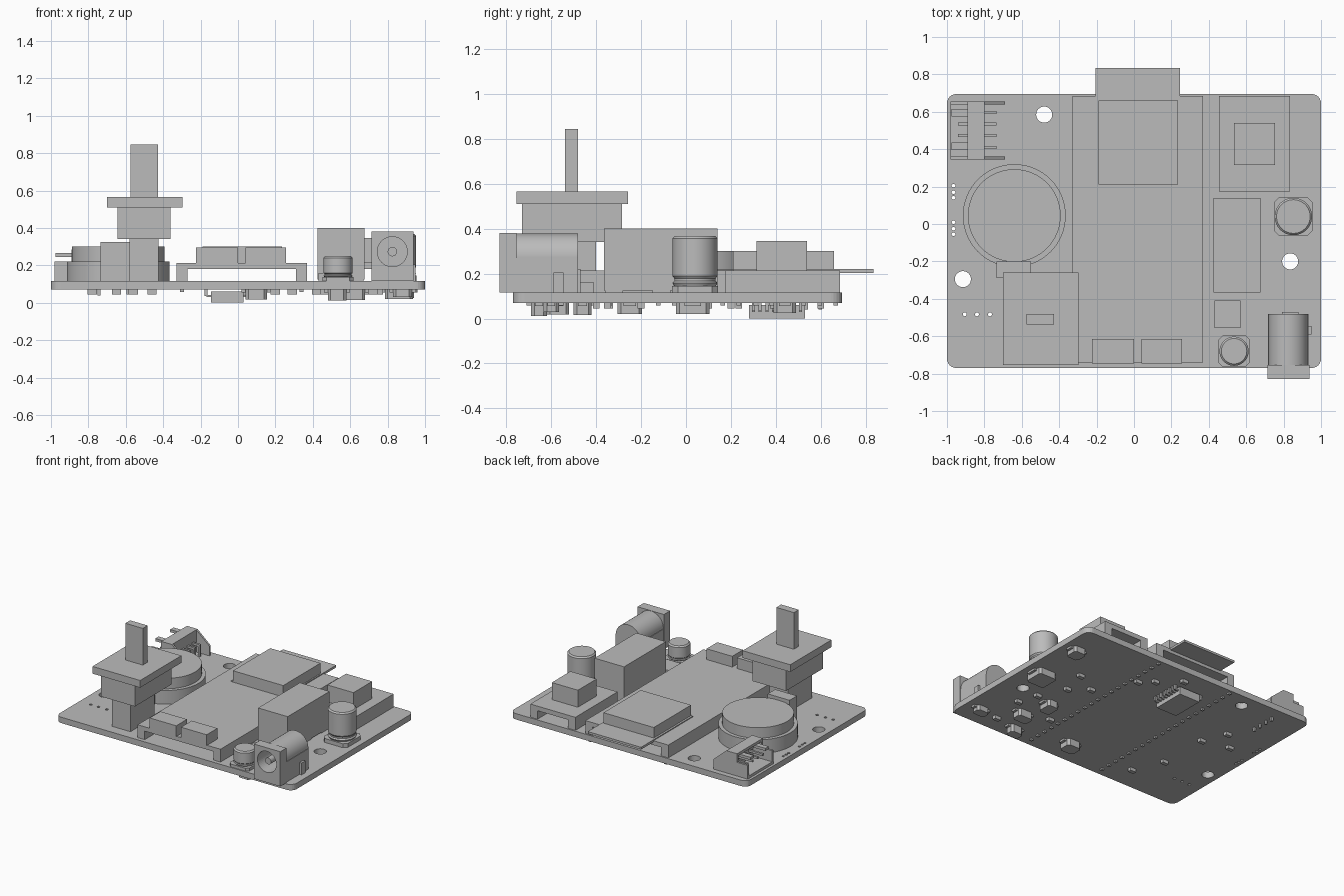
import bpy
import bmesh
from math import pi
from mathutils import Matrix, Vector

cube = bpy.data.objects.get("Cube")
if cube:
    bpy.data.objects.remove(cube)

grey = bpy.data.materials.new("plain grey")
grey.use_nodes = True
GREY = (0.5, 0.5, 0.5, 1)
grey.diffuse_color = GREY
grey.node_tree.nodes["Principled BSDF"].inputs["Base Color"].default_value = GREY

TOP, BOTTOM = 0.115, 0.07   # faces of the main board


def finish(name, bm, smooth=False):
    bmesh.ops.recalc_face_normals(bm, faces=bm.faces)
    mesh = bpy.data.meshes.new(name)
    bm.to_mesh(mesh)
    bm.free()
    mesh.materials.append(grey)
    ob = bpy.data.objects.new(name, mesh)
    bpy.context.collection.objects.link(ob)
    if smooth:
        bpy.ops.object.select_all(action='DESELECT')
        ob.select_set(True)
        bpy.context.view_layer.objects.active = ob
        bpy.ops.object.shade_smooth_by_angle()
    return ob


def add_box(bm, x, y, z):
    size = [b - a for a, b in (x, y, z)]
    mid = Vector([(a + b) / 2 for a, b in (x, y, z)])
    return bmesh.ops.create_cube(
        bm, size=1, matrix=Matrix.Translation(mid) @ Matrix.Diagonal((*size, 1)))["verts"]


def add_cyl(bm, centre, r, depth, axis='Z', sides=48):
    turn = Matrix.Rotation(pi / 2, 4, 'X') if axis == 'Y' else Matrix.Identity(4)
    bmesh.ops.create_cone(bm, cap_ends=True, segments=sides, radius1=r, radius2=r,
                          depth=depth, matrix=Matrix.Translation(centre) @ turn)


def boxes(name, *parts):
    bm = bmesh.new()
    for part in parts:
        add_box(bm, *part)
    return finish(name, bm)


def rounded_slab(name, x, y, z, bevel, segments):
    bm = bmesh.new()
    add_box(bm, x, y, z)
    edges = [e for e in bm.edges
             if abs(e.verts[0].co.z - e.verts[1].co.z) > 0.5 * (z[1] - z[0])]
    bmesh.ops.bevel(bm, geom=edges, offset=bevel, segments=segments,
                    affect='EDGES', profile=0.5)
    return finish(name, bm)


def cut(ob, cutter):
    mod = ob.modifiers.new("holes", 'BOOLEAN')
    mod.operation = 'DIFFERENCE'
    mod.object = cutter
    mod.solver = 'EXACT'
    cutter.hide_render = True
    cutter.hide_viewport = True


def lathe(name, centre, profile, sides=48):
    bm = bmesh.new()
    verts = [bm.verts.new((r, 0, z)) for r, z in profile]
    edges = [bm.edges.new(pair) for pair in zip(verts, verts[1:])]
    bmesh.ops.spin(bm, geom=verts + edges, axis=(0, 0, 1), angle=2 * pi, steps=sides)
    bmesh.ops.remove_doubles(bm, verts=bm.verts, dist=1e-4)
    bmesh.ops.translate(bm, verts=bm.verts, vec=(*centre, 0))
    return finish(name, bm, True)


# Main board with mounting holes and small drilled holes
board = rounded_slab("main_board", (-1, 1), (-0.77, 0.695), (BOTTOM, TOP), 0.05, 6)
bm = bmesh.new()
for x, y in ((-0.48, 0.585), (-0.915, -0.295), (0.835, -0.2)):
    add_cyl(bm, (x, y, 0.09), 0.043, 0.2, sides=32)
for y in (0.205, 0.17, 0.14, 0.01, -0.025, -0.055):
    add_cyl(bm, (-0.965, y, 0.09), 0.01, 0.2, sides=10)
for x in (-0.905, -0.84, -0.77):
    add_cyl(bm, (x, -0.483, 0.09), 0.011, 0.2, sides=10)
cut(board, finish("board_hole_cutter", bm))

# Central module on two header strips
boxes("module_headers", *[(x, (-0.74, 0.685), (TOP, 0.18)) for x in ((-0.33, -0.27), (0.31, 0.37))])
boxes("module_board", ((-0.33, 0.37), (-0.74, 0.685), (0.18, 0.213)))
boxes("card", ((-0.205, 0.245), (0.21, 0.835), (0.203, 0.22)))
boxes("module_chip", ((-0.19, 0.235), (0.21, 0.66), (0.213, 0.3)))
boxes("module_ports", *[(x, (-0.745, -0.615), (0.213, 0.295)) for x in ((-0.225, 0), (0.04, 0.257))])

# Raised rear module
boxes("rear_module_headers",
      *[(x, (0.175, 0.685), (TOP, 0.18)) for x in ((0.455, 0.515), (0.775, 0.835))])
boxes("rear_module_board", ((0.455, 0.835), (0.175, 0.685), (0.18, 0.215)))
boxes("rear_module_block", ((0.535, 0.755), (0.315, 0.54), (0.215, 0.345)))

# Tall relay box and small chip
boxes("relay_box", ((0.425, 0.675), (-0.365, 0.14), (0.125, 0.4)))
boxes("relay_feet", *[(x, y, (TOP, 0.125)) for x in ((0.43, 0.5), (0.6, 0.67))
                      for y in ((-0.36, -0.28), (-0.15, -0.07), (0.05, 0.13))])
boxes("small_chip", ((0.43, 0.57), (-0.555, -0.41), (TOP, 0.16)))


# Can capacitors on chamfered bases
def capacitor(name, x, y, r, half, base, top):
    rounded_slab(name + "_base", (x - half, x + half), (y - half, y + half),
                 (TOP, base), half * 0.25, 1)
    h = top - base
    lathe(name, (x, y), [(0, base), (r * 0.93, base), (r, base + h * 0.06),
                         (r * 0.92, base + h * 0.1), (r * 0.92, base + h * 0.15),
                         (r, base + h * 0.2), (r, top - 0.01), (r - 0.01, top), (0, top)])


capacitor("large_capacitor", 0.852, 0.04, 0.1, 0.102, 0.145, 0.367)
capacitor("small_capacitor", 0.535, -0.68, 0.078, 0.083, 0.137, 0.25)

# Power socket: barrel, face block, bore and centre pin
jack_x, jack_z = 0.825, 0.273
bm = bmesh.new()
add_cyl(bm, (jack_x, -0.63, jack_z), 0.105, 0.3, 'Y', 64)
barrel = finish("socket_barrel", bm, True)
base = boxes("socket_base", ((0.717, 0.933), (-0.77, -0.48), (TOP, 0.27)))
face = boxes("socket_face", ((0.715, 0.938), (-0.83, -0.755), (TOP, 0.38)))
bm = bmesh.new()
add_cyl(bm, (jack_x, -0.72, jack_z), 0.08, 0.32, 'Y', 48)
bore = finish("socket_bore_cutter", bm)
for part in (barrel, base, face):
    cut(part, bore)
bm = bmesh.new()
add_cyl(bm, (jack_x, -0.68, jack_z), 0.025, 0.27, 'Y', 24)
finish("socket_pin", bm, True)
boxes("socket_tabs", ((0.933, 0.95), (-0.59, -0.545), (BOTTOM, 0.205)),
      ((0.79, 0.88), (-0.48, -0.47), (BOTTOM, 0.22)))

# Round stepped drum with a side tab
lathe("drum", (-0.64, 0.045), [(0, TOP), (0.275, TOP), (0.275, 0.22), (0.248, 0.22),
                               (0.248, 0.3), (0, 0.3)], 64)
boxes("drum_tab", ((-0.735, -0.55), (-0.29, -0.2), (TOP, 0.325)))

# Stacked control with upright shaft
boxes("control_stem", ((-0.58, -0.425), (-0.69, -0.4), (TOP, 0.34)))
boxes("control_body", ((-0.645, -0.36), (-0.73, -0.285), (0.34, 0.51)))
boxes("control_plate", ((-0.7, -0.298), (-0.755, -0.258), (0.51, 0.565)))
boxes("control_shaft", ((-0.575, -0.427), (-0.538, -0.48), (0.565, 0.845)))

# Corner connector opening sideways, with sloped cheeks and four pins
bm = bmesh.new()
cheek = ((-0.98, TOP), (-0.98, 0.22), (-0.89, 0.22), (-0.89, 0.285),
         (-0.8, 0.285), (-0.69, 0.19), (-0.69, TOP))
for y in (0.345, 0.64):
    side = bm.faces.new([bm.verts.new((x, y, z)) for x, z in cheek])
    out = bmesh.ops.extrude_face_region(bm, geom=[side])["geom"]
    bmesh.ops.translate(bm, vec=(0, 0.015, 0),
                        verts=[v for v in out if isinstance(v, bmesh.types.BMVert)])
add_box(bm, (-0.98, -0.8), (0.35, 0.65), (TOP, 0.135))
add_box(bm, (-0.82, -0.8), (0.35, 0.65), (TOP, 0.285))
add_box(bm, (-0.89, -0.8), (0.35, 0.65), (0.265, 0.285))
for y in (0.415, 0.595):
    add_box(bm, (-0.975, -0.85), (y - 0.02, y + 0.02), (0.245, 0.265))
finish("connector_shell", bm)
pin_rows = (0.41, 0.473, 0.535, 0.597)
boxes("connector_pins", *[p for y in pin_rows for p in (
    ((-0.94, -0.735), (y - 0.008, y + 0.008), (0.19, 0.206)),
    ((-0.75, -0.735), (y - 0.008, y + 0.008), (0.04, 0.206)))])

# Header pin stubs under the board
boxes("header_stubs", *[((x - 0.01, x + 0.01), (y - 0.01, y + 0.01), (0.057, BOTTOM))
                        for x in (-0.3, 0.34)
                        for y in [-0.7 + 0.072 * i for i in range(20)]])


# Parts soldered below: centre, half sizes and lowest height
def under_part(name, x, y, hx, hy, low):
    rounded_slab(name, (x - hx, x + hx), (y - hy, y + hy), (low, BOTTOM), 0.015, 1)
    boxes(name + "_leads", ((x - hx - 0.02, x + hx + 0.02), (y - hy * 0.5, y + hy * 0.5),
                            (0.055, BOTTOM)))


under_part("under_coil", 0.86, 0.03, 0.075, 0.075, 0.02)
under_part("under_diode", 0.56, -0.25, 0.045, 0.055, 0.02)
under_part("under_driver", 0.62, -0.46, 0.06, 0.04, 0.015)
under_part("under_regulator", 0.53, -0.655, 0.05, 0.035, 0.012)
under_part("under_clamp", 0.097, -0.57, 0.057, 0.05, 0.018)
under_part("under_filter", 0.89, 0.44, 0.05, 0.05, 0.025)
under_part("under_fuse", 0.88, -0.6, 0.05, 0.035, 0.03)

# Main underside chip with bent leads
boxes("under_chip", ((-0.145, 0.03), (0.28, 0.53), (0, 0.06)))
boxes("under_chip_leads", *[p for i in range(8) for s in (-1, 1)
      for y in [0.3 + 0.03 * i] for p in (
          ((-0.0575 + s * 0.085, -0.0575 + s * 0.11), (y - 0.007, y + 0.007), (0.03, 0.042)),
          ((-0.0575 + s * 0.105, -0.0575 + s * 0.122), (y - 0.007, y + 0.007), (0.035, BOTTOM)))])

# Tiny underside resistors
spots = ((0.29, 0.39), (0.2, 0.47), (-0.46, -0.57), (-0.56, -0.34), (-0.57, 0.05),
         (-0.65, 0.235), (-0.78, 0.1), (0.47, 0.1), (0.65, 0.2), (0.7, -0.2),
         (0.42, -0.4), (0.75, -0.35), (0.72, -0.62), (0.05, 0.6), (0.6, 0.0))
boxes("under_resistors", *[((x - 0.025, x + 0.025), (y - 0.015, y + 0.015), (0.045, BOTTOM))
                           for x, y in spots])
